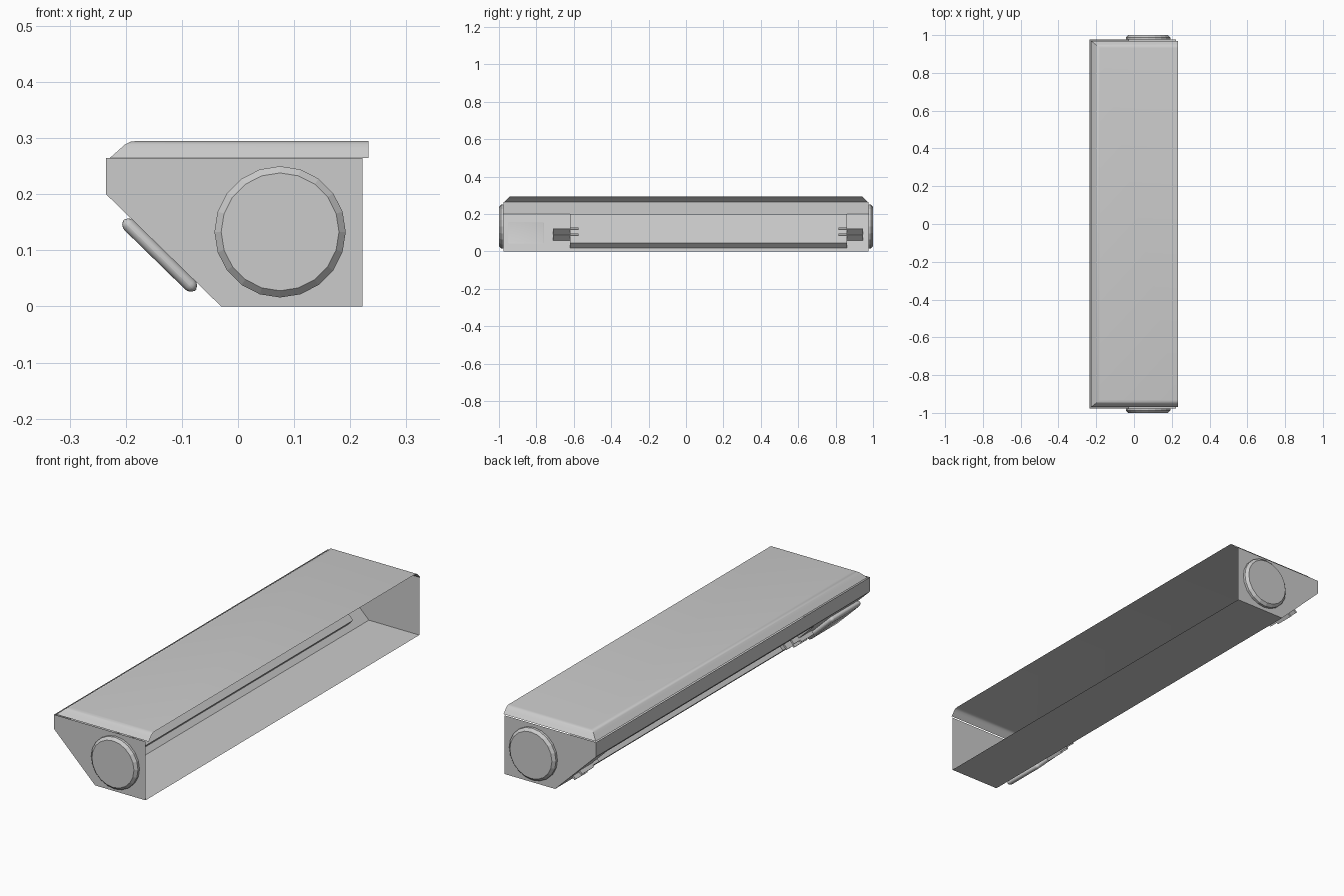
import bpy, bmesh, math
from mathutils import Vector, Matrix

cube = bpy.data.objects.get("Cube")
if cube:
    bpy.data.objects.remove(cube)

GREY = (0.6, 0.6, 0.6, 1)
grey = bpy.data.materials.new("light_grey")
grey.use_nodes = True
grey.diffuse_color = GREY
grey.node_tree.nodes["Principled BSDF"].inputs["Base Color"].default_value = GREY

# Body section: wall top, knee and foot of the sloped side
TOP, KNEE, FOOT, BACK, END = 0.265, (-0.235, 0.2), (-0.03, 0.0), 0.222, 0.977
SLOPE = Vector((FOOT[0] - KNEE[0], 0, FOOT[1] - KNEE[1])).normalized()
OUT = Vector((SLOPE.z, 0, -SLOPE.x))


def on_slope(y, z, depth=0):
    """Point on the sloped wall at height z, moved outward by depth."""
    t = 1 - z / KNEE[1]
    x = KNEE[0] + (FOOT[0] - KNEE[0]) * t
    return Vector((x, y, z)) + OUT * depth


def finish(bm, name, smooth=False):
    bmesh.ops.remove_doubles(bm, verts=bm.verts, dist=1e-5)
    bmesh.ops.recalc_face_normals(bm, faces=bm.faces)
    mesh = bpy.data.meshes.new(name)
    bm.to_mesh(mesh)
    bm.free()
    obj = bpy.data.objects.new(name, mesh)
    bpy.context.collection.objects.link(obj)
    mesh.materials.append(grey)
    if smooth:
        bpy.ops.object.select_all(action='DESELECT')
        obj.select_set(True)
        bpy.context.view_layer.objects.active = obj
        bpy.ops.object.shade_smooth_by_angle(angle=math.radians(35))
    return obj


def face(bm, points):
    bm.faces.new([bm.verts.new(p) for p in points])


def slope_box(name, y0, y1, z0, z1, d0, d1, bevel=0):
    """Box aligned to the sloped wall."""
    bm = bmesh.new()
    a, b = on_slope(0, z1), on_slope(0, z0)
    centre = (a + b) / 2 + OUT * (d0 + d1) / 2
    centre.y = (y0 + y1) / 2
    axes = Matrix((SLOPE, (0, 1, 0), OUT)).transposed().to_4x4()
    size = Matrix.Diagonal(((b - a).length, y1 - y0, d1 - d0, 1))
    bmesh.ops.create_cube(bm, size=1, matrix=Matrix.Translation(centre) @ axes @ size)
    if bevel:
        bmesh.ops.bevel(bm, geom=bm.edges[:], offset=bevel, segments=4,
                        profile=0.5, affect='EDGES')
    return finish(bm, name, smooth=bevel > 0)


# Open housing: floor, upright wall, end plates, sloped wall with a window
W0, W1, WZ0, WZ1, DEPTH = -0.62, 0.86, 0.02, 0.175, -0.035
bm = bmesh.new()
section = [(KNEE[0], TOP), KNEE, FOOT, (BACK, 0), (BACK, TOP)]
for y in (-END, END):
    face(bm, [(x, y, z) for x, z in section])
for i in (0, 2):
    (xa, za), (xb, zb) = section[i], section[i + 1]
    face(bm, [(xa, -END, za), (xb, -END, zb), (xb, END, zb), (xa, END, za)])
ys, zs = (-END, W0, W1, END), (0, WZ0, WZ1, KNEE[1])
for i in range(3):
    for j in range(3):
        if (i, j) != (1, 1):
            face(bm, [on_slope(ys[a], zs[b]) for a, b in
                      ((i, j), (i + 1, j), (i + 1, j + 1), (i, j + 1))])
finish(bm, "housing")

# Channel recessed into the window
bm = bmesh.new()
corners = [(W0, WZ0), (W1, WZ0), (W1, WZ1), (W0, WZ1)]
face(bm, [on_slope(y, z, DEPTH) for y, z in corners])
for i in range(4):
    a, b = corners[i], corners[(i + 1) % 4]
    face(bm, [on_slope(*a), on_slope(*b), on_slope(*b, DEPTH), on_slope(*a, DEPTH)])
finish(bm, "channel")

# Clip plates with short tongues at both ends of the channel
for side, y0, y1, t0, t1 in (("front", -0.71, W0, W0, -0.575),
                             ("back", W1, 0.945, 0.815, W1)):
    for level, z in (("lower", 0.06), ("upper", 0.092)):
        slope_box(f"{side}_{level}_clip", y0, y1, z, z + 0.006, DEPTH, 0.018)
        slope_box(f"{side}_{level}_tongue", t0, t1, z, z + 0.006, DEPTH - 0.006, 0.01)

# Rounded control box on the outside of the slope
slope_box("control_box", -0.96, -0.75, 0.037, 0.162, -0.001, 0.023, bevel=0.014)

# Lid: three rounded edges, open underneath and at the upright side
bm = bmesh.new()
rings = []
for inset, z in ((0, TOP), (0.018, 0.281), (0.027, 0.289), (0.036, 0.2935), (0.048, 0.295)):
    x, y = -0.228 + inset, 0.97 - inset * 0.8
    rings.append([bm.verts.new(p) for p in
                  ((0.233, -y, z), (x, -y, z), (x, y, z), (0.233, y, z))])
for low, high in zip(rings, rings[1:]):
    for i in range(3):
        bm.faces.new((low[i], low[i + 1], high[i + 1], high[i]))
bm.faces.new(rings[-1])
finish(bm, "lid", smooth=True)

# Round end caps with a chamfered rim
SIDES = 20
for name, s in (("front_end_cap", -1), ("back_end_cap", 1)):
    bm = bmesh.new()
    rings = []
    for r, y in ((0.117, END), (0.117, 0.988), (0.105, 1.0)):
        rings.append([bm.verts.new((0.075 + r * math.cos(a), s * y, 0.133 + r * math.sin(a)))
                      for a in (math.tau * k / SIDES for k in range(SIDES))])
    for low, high in zip(rings, rings[1:]):
        for i in range(SIDES):
            j = (i + 1) % SIDES
            bm.faces.new((low[i], low[j], high[j], high[i]))
    bm.faces.new(rings[-1])
    finish(bm, name)
